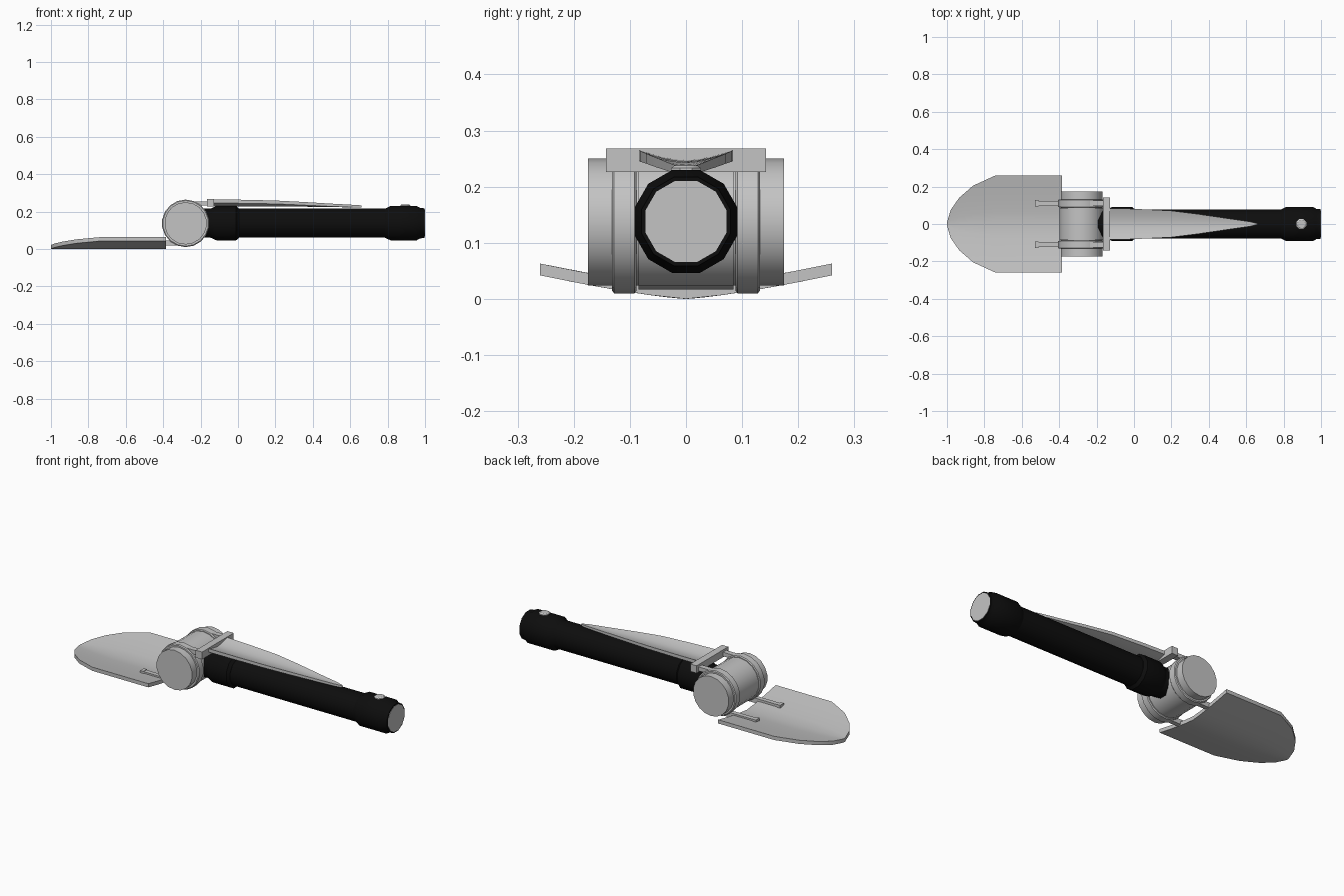
import bpy, bmesh, math
from mathutils import Vector

old = bpy.data.objects.get("Cube")
if old:
    bpy.data.objects.remove(old, do_unlink=True)


def material(name, value):
    m = bpy.data.materials.new(name)
    m.use_nodes = True
    col = (value, value, value, 1)
    m.diffuse_color = col
    m.node_tree.nodes["Principled BSDF"].inputs["Base Color"].default_value = col
    return m


STEEL = material("light grey steel", 0.55)
GRIP = material("black grip", 0.004)


def finish(name, bm, mat, angle=35):
    bmesh.ops.recalc_face_normals(bm, faces=bm.faces)
    me = bpy.data.meshes.new(name)
    bm.to_mesh(me)
    bm.free()
    me.materials.append(mat)
    me.shade_smooth()
    me.set_sharp_from_angle(angle=math.radians(angle))
    ob = bpy.data.objects.new(name, me)
    bpy.context.collection.objects.link(ob)
    return ob


def loft(name, rings, mat, angle=35):
    """Bridge equal-length closed rings and cap both ends."""
    bm = bmesh.new()
    loops = [[bm.verts.new(p) for p in ring] for ring in rings]
    n = len(loops[0])
    for a, b in zip(loops, loops[1:]):
        for i in range(n):
            j = (i + 1) % n
            bm.faces.new((a[i], a[j], b[j], b[i]))
    bm.faces.new(loops[0])
    bm.faces.new(loops[-1])
    return finish(name, bm, mat, angle)


def lathe(name, profile, centre, axis, sides, mat):
    """Turn (distance along axis, radius) points round the X, Y or Z axis."""
    rings = []
    for d, r in profile:
        ring = []
        for i in range(sides):
            t = 2 * math.pi * (i + 0.5) / sides
            c, s = r * math.cos(t), r * math.sin(t)
            p = {"X": (d, c, s), "Y": (c, d, s), "Z": (c, s, d)}[axis]
            ring.append(Vector(centre) + Vector(p))
        rings.append(ring)
    return loft(name, rings, mat)


def box(name, lo, hi, mat=STEEL):
    rings = [[(x, lo[1], lo[2]), (x, hi[1], lo[2]), (x, hi[1], hi[2]), (x, lo[1], hi[2])]
             for x in (lo[0], hi[0])]
    return loft(name, rings, mat)


def dished_plate(name, stations, full, rise, power, mat, cols=8):
    """Plate from (x, half width, centre underside z, thickness), curling up at the sides."""
    rings = []
    for x, w, z, thick in stations:
        ys = [w * (2 * i / cols - 1) for i in range(cols + 1)]
        low = [(x, y, z + rise * (abs(y) / full) ** power) for y in ys]
        rings.append(low + [(x, y, h + thick) for _, y, h in reversed(low)])
    return loft(name, rings, mat, 40)


# Shovel blade
outline = [(-1.0, 0.008), (-0.98, 0.075), (-0.935, 0.14), (-0.86, 0.205),
           (-0.74, 0.26), (-0.385, 0.26)]
dished_plate("shovel_blade", [(x, w, 0.0, 0.021) for x, w in outline],
             0.26, 0.042, 1.3, STEEL)

# Hinge barrel with raised middle and two rings
HINGE = (-0.28, 0, 0.137)
lathe("hinge_barrel", [(-0.175, 0.113), (-0.085, 0.113), (-0.085, 0.12), (0.085, 0.12),
                       (0.085, 0.113), (0.175, 0.113)], HINGE, "Y", 18, STEEL)
for side, s in (("left", -1), ("right", 1)):   # the left (front -y facing) strap set, then the other
    name = "front" if s < 0 else "back"
    lathe(name + "_hinge_ring",
          [(s * 0.11 - 0.022, 0.122), (s * 0.11 - 0.018, 0.127),
           (s * 0.11 + 0.018, 0.127), (s * 0.11 + 0.022, 0.122)], HINGE, "Y", 18, STEEL)
    # Straps to the blade, with a small raised foot
    y = s * 0.11
    box(name + "_blade_strap", (-0.515, y - 0.013, 0.018), (-0.27, y + 0.013, 0.046))
    box(name + "_strap_foot", (-0.53, y - 0.017, 0.018), (-0.51, y + 0.017, 0.049))
    # Straps to the pick crossbar
    box(name + "_pick_strap", (-0.28, y - 0.015, 0.232), (-0.14, y + 0.015, 0.255))

# Pick crossbar and tapering pick
box("pick_crossbar", (-0.167, -0.143, 0.226), (-0.127, 0.143, 0.268))
pick = [(-0.165, 0.085, 0.227, 0.020), (0.0, 0.081, 0.227, 0.019), (0.2, 0.071, 0.227, 0.018),
        (0.35, 0.052, 0.226, 0.017), (0.5, 0.030, 0.224, 0.015), (0.62, 0.013, 0.222, 0.013),
        (0.66, 0.003, 0.221, 0.012)]
dished_plate("pick", pick, 0.085, 0.019, 1.7, STEEL)

# Handle with neck collar and end cap
AXIS = (0, 0, 0.138)
lathe("handle", [(-0.24, 0.08), (0.99, 0.08)], AXIS, "X", 12, GRIP)
lathe("neck_collar", [(-0.15, 0.079), (-0.115, 0.095), (-0.01, 0.095), (0.005, 0.081)],
      AXIS, "X", 12, GRIP)
lathe("end_cap", [(0.785, 0.08), (0.815, 0.095), (0.955, 0.095), (0.975, 0.084), (0.998, 0.082)],
      AXIS, "X", 12, GRIP)
lathe("end_plate", [(0.99, 0.075), (1.0, 0.075)], AXIS, "X", 12, STEEL)

# Release button
lathe("button", [(0.20, 0.029), (0.233, 0.029), (0.238, 0.022)], (0.895, 0, 0), "Z", 8, STEEL)
